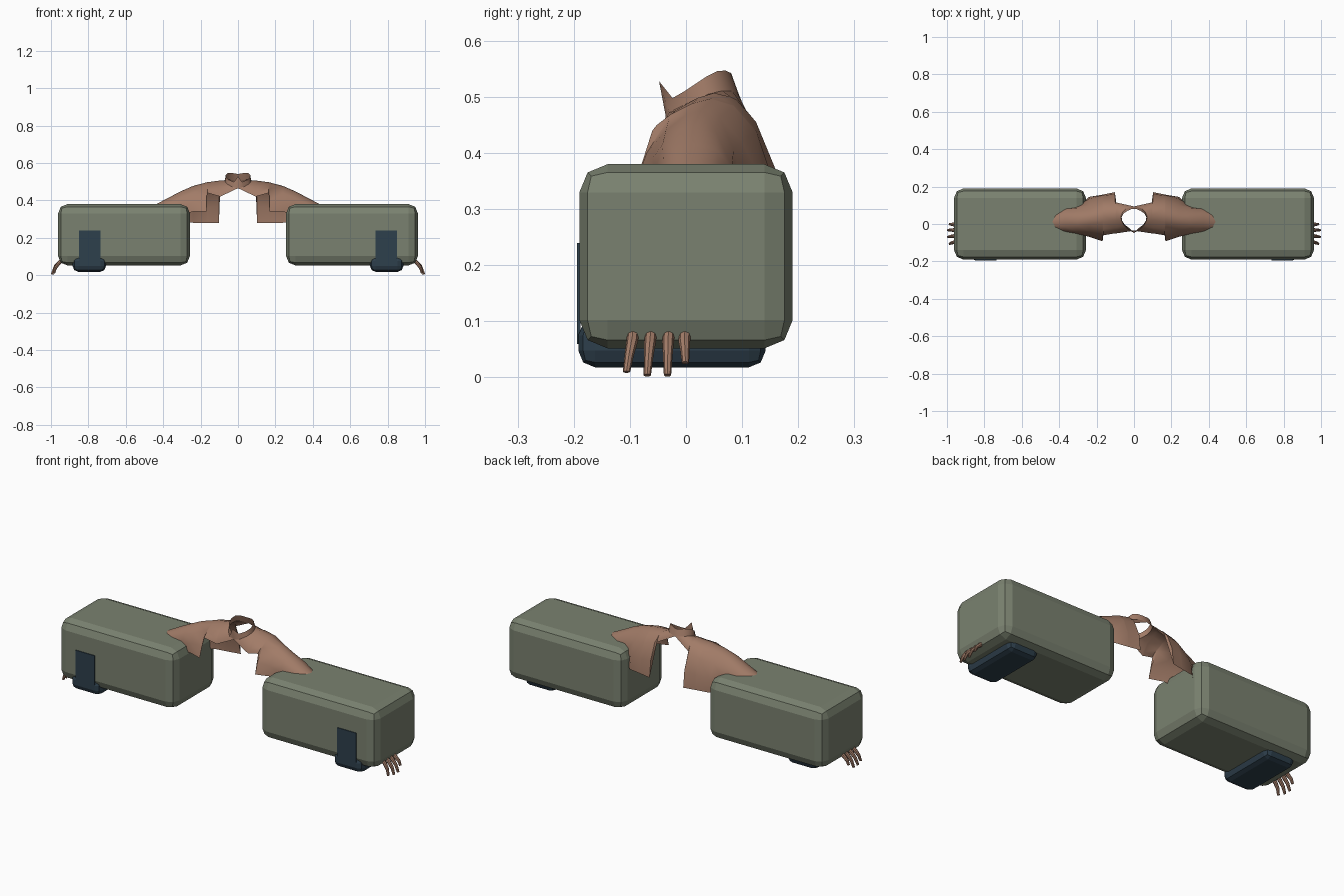
import bpy, bmesh, math
from mathutils import Vector

if "Cube" in bpy.data.objects:
    bpy.data.objects.remove(bpy.data.objects["Cube"])


def material(name, rgb):
    m = bpy.data.materials.new(name)
    m.diffuse_color = (*rgb, 1)
    m.use_nodes = True
    m.node_tree.nodes["Principled BSDF"].inputs["Base Color"].default_value = m.diffuse_color
    return m


GREEN = material("sage_green", (0.195, 0.222, 0.162))
NAVY = material("dark_navy", (0.027, 0.050, 0.072))
BROWN = material("warm_brown", (0.36, 0.20, 0.137))


def finish(name, bm, mat, smooth=False):
    """Store the right-hand part and mirror it to the left."""
    me = bpy.data.meshes.new(name)
    bm.to_mesh(me)
    bm.free()
    ob = bpy.data.objects.new(name, me)
    bpy.context.collection.objects.link(ob)
    me.materials.append(mat)
    if smooth:
        bpy.ops.object.select_all(action='DESELECT')
        bpy.context.view_layer.objects.active = ob
        ob.select_set(True)
        bpy.ops.object.shade_smooth_by_angle(angle=math.radians(40))
    mod = ob.modifiers.new("mirror", 'MIRROR')
    mod.merge_threshold = 0.0005
    return ob


def block(name, lo, hi, bevel, mat, segments=2):
    bm = bmesh.new()
    bmesh.ops.create_cube(bm, size=1)
    for v in bm.verts:
        v.co = [(a + b) / 2 + c * (b - a) for a, b, c in zip(lo, hi, v.co)]
    if bevel:
        bmesh.ops.bevel(bm, geom=bm.edges[:], offset=bevel, segments=segments,
                        profile=0.5, affect='EDGES')
    return finish(name, bm, mat)


def loft(bm, rows, closed_from=None):
    """Skin a list of point rows; rows from closed_from on become tubes."""
    grid = [[bm.verts.new(p) for p in r] for r in rows]
    n = len(rows[0])
    for i in range(len(rows) - 1):
        wrap = closed_from is not None and i >= closed_from
        for j in range(n if wrap else n - 1):
            k = (j + 1) % n
            bm.faces.new((grid[i][j], grid[i][k], grid[i + 1][k], grid[i + 1][j]))
    return grid


# Rounded sleeve boxes
block("sleeve_box", (0.257, -0.19, 0.052), (0.962, 0.19, 0.38), 0.05, GREEN)

# Cuff under each box and its flat strap on the front
block("cuff", (0.706, -0.192, 0.018), (0.884, 0.142, 0.105), 0.03, NAVY)
block("cuff_strap", (0.735, -0.194, 0.06), (0.85, -0.188, 0.24), 0, NAVY)

# Collar ring: lower edge and upper edge, from front centre to back centre
neck = [(0, -.036, .465), (.03, -.03, .472), (.055, -.005, .485),
        (.067, .02, .496), (.07, .04, .505), (.06, .065, .511),
        (.04, .083, .51), (.016, .092, .507), (0, .094, .505)]
rim = [(0, -.048, .528), (.022, -.024, .498), (.05, -.003, .51),
       (.064, .018, .524), (.066, .036, .536), (.056, .056, .546),
       (.036, .07, .547), (.015, .079, .543), (0, .081, .541)]
bm = bmesh.new()
loft(bm, [rim, neck])
finish("collar", bm, BROWN, True)

# Shoulder shell: each section runs from front hem over the top to back hem
sections = [
    (.095, [(-.05, .42), (-.045, .44), (-.02, .475), (.02, .498), (.05, .507),
            (.08, .50), (.1, .485), (.11, .47), (.115, .455)]),
    (.102, [(-.05, .422), (-.045, .44), (-.02, .474), (.02, .496), (.05, .505),
            (.09, .495), (.125, .455), (.16, .37), (.17, .28)]),
    (.164, [(-.06, .44), (-.052, .45), (-.026, .47), (.01, .488), (.045, .497),
            (.085, .485), (.125, .44), (.152, .36), (.158, .28)]),
    (.168, [(-.092, .34), (-.07, .40), (-.03, .463), (.01, .487), (.045, .496),
            (.085, .484), (.125, .438), (.152, .36), (.157, .28)]),
    (.24, [(-.068, .34), (-.06, .39), (-.036, .44), (0, .468), (.03, .477),
           (.06, .464), (.10, .42), (.135, .35), (.145, .28)]),
    (.30, [(-.045, .32), (-.055, .37), (-.042, .415), (-.01, .443), (.02, .451),
           (.052, .44), (.085, .405), (.10, .35), (.085, .29)]),
    (.37, [(-.035, .29), (-.045, .335), (-.04, .38), (-.015, .406), (.02, .415),
           (.055, .405), (.082, .375), (.085, .33), (.07, .28)]),
]
rows = [neck] + [[(x, y, z) for y, z in pts] for x, pts in sections]


# Arm running on inside the box down to the hand
def arm_ring(x, y, z, r):
    angles = [math.radians(215 - j * 250 / 8) for j in range(9)]
    return [(x, y + r * math.cos(a), z + r * math.sin(a)) for a in angles]


rows += [arm_ring(.44, .012, .322, .056), arm_ring(.66, -.01, .225, .048),
         arm_ring(.88, -.045, .12, .036), arm_ring(.925, -.045, .10, .03)]
bm = bmesh.new()
grid = loft(bm, rows, closed_from=6)
bm.faces.new(grid[-1])
bmesh.ops.recalc_face_normals(bm, faces=bm.faces[:])
finish("shoulder_and_arm", bm, BROWN, True)


# Fingers: bent tapering tubes, given by base and tip
def finger(name, y0, tip):
    path = [Vector((.925, y0 + .003, .095)), Vector((.958, y0, .064)),
            Vector(((.958 + tip[0]) / 2 + .004, (y0 + tip[1]) / 2, (.064 + tip[2]) / 2 + .004)),
            Vector(tip)]
    radii = [.0105, .0105, .0085, .0065]
    bm = bmesh.new()
    rings = []
    for i, (p, r) in enumerate(zip(path, radii)):
        d = (path[min(i + 1, 3)] - path[max(i - 1, 0)]).normalized()
        side = Vector((0, 1, 0))
        up = d.cross(side).normalized()
        rings.append([p + r * (math.cos(a) * side + math.sin(a) * up)
                      for a in (j * math.tau / 8 for j in range(8))])
    grid = loft(bm, rings, closed_from=0)
    for ring in (grid[0], grid[-1]):
        bm.faces.new(ring)
    bmesh.ops.recalc_face_normals(bm, faces=bm.faces[:])
    finish(name, bm, BROWN, True)


finger("index_finger", -.096, (.985, -.106, .010))
finger("middle_finger", -.064, (.994, -.069, .004))
finger("ring_finger", -.032, (.994, -.033, .004))
finger("little_finger", -.003, (.985, -.001, .026))
